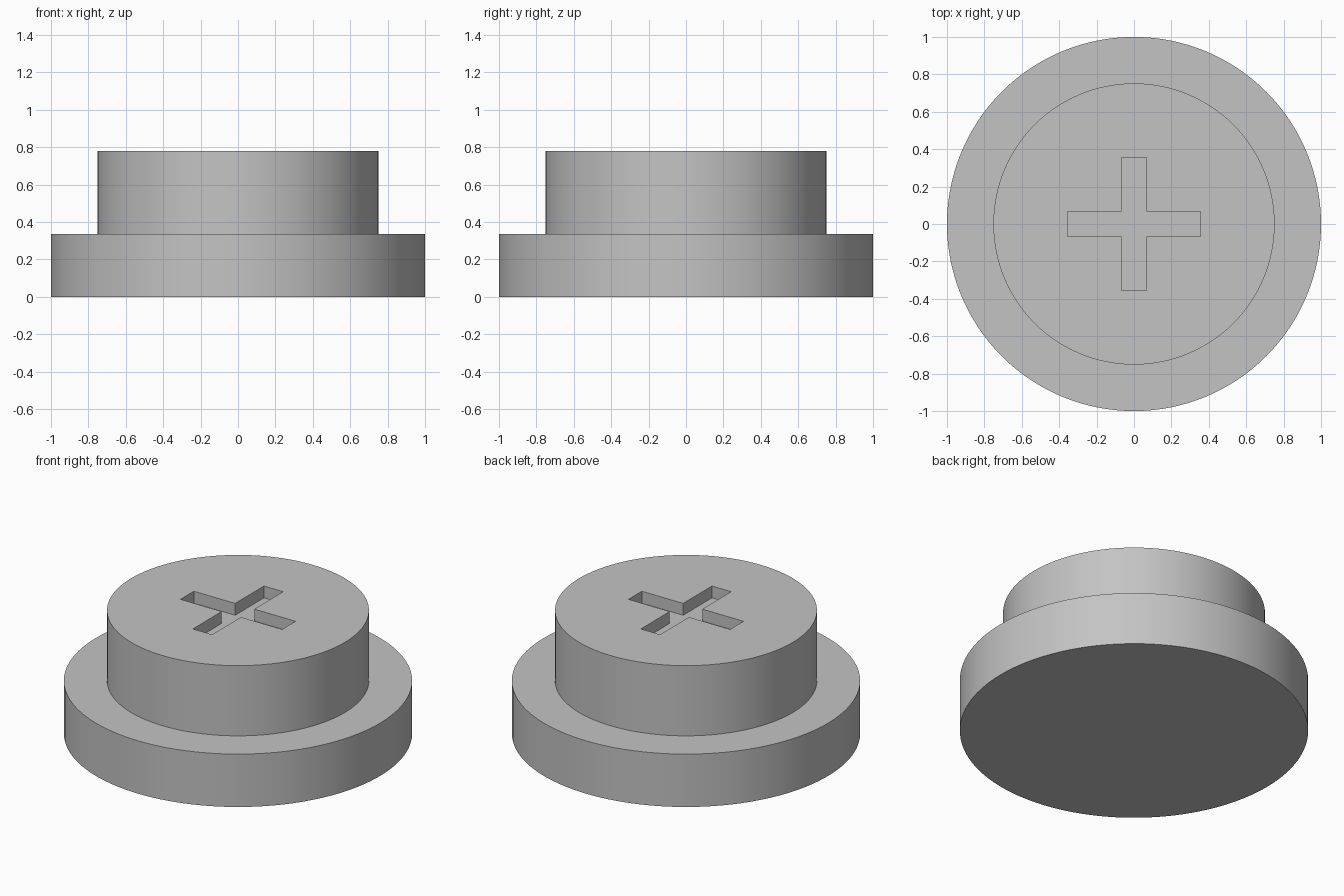
import bpy
import bmesh
import math
from mathutils import Matrix, Vector

SEGMENTS = 128
FLANGE_R, FLANGE_H = 1.0, 0.335
HEAD_R, TOP = 0.752, 0.78
ARM, HALF_W, DEPTH = 0.356, 0.067, 0.075

cube = bpy.data.objects.get("Cube")
if cube:
    bpy.data.objects.remove(cube, do_unlink=True)

grey = bpy.data.materials.new("plain grey")
grey.use_nodes = True
colour = (0.55, 0.55, 0.55, 1)
grey.diffuse_color = colour
grey.node_tree.nodes["Principled BSDF"].inputs["Base Color"].default_value = colour


def add_object(name, bm):
    bmesh.ops.recalc_face_normals(bm, faces=bm.faces)
    mesh = bpy.data.meshes.new(name)
    bm.to_mesh(mesh)
    bm.free()
    mesh.materials.append(grey)
    obj = bpy.data.objects.new(name, mesh)
    bpy.context.collection.objects.link(obj)
    return obj


def ring(bm, radius, z):
    angles = [math.tau * i / SEGMENTS for i in range(SEGMENTS)]
    return [bm.verts.new((radius * math.cos(a), radius * math.sin(a), z)) for a in angles]


# Stepped round body: wide flange with a narrower head
bm = bmesh.new()
profile = [(FLANGE_R, 0), (FLANGE_R, FLANGE_H), (HEAD_R, FLANGE_H), (HEAD_R, TOP)]
rings = [ring(bm, r, z) for r, z in profile]
for low, high in zip(rings, rings[1:]):
    for i in range(SEGMENTS):
        j = (i + 1) % SEGMENTS
        bm.faces.new((low[i], low[j], high[j], high[i]))
bm.faces.new(rings[0][::-1])
bm.faces.new(rings[-1])
body = add_object("stepped_body", bm)

# Cross-shaped cutter: one arm outline repeated by quarter turns
bm = bmesh.new()
arm = [(ARM, -HALF_W), (ARM, HALF_W), (HALF_W, HALF_W)]
outline = []
for quarter in range(4):
    turn = Matrix.Rotation(quarter * math.pi / 2, 3, "Z")
    outline += [bm.verts.new(turn @ Vector((x, y, TOP - DEPTH))) for x, y in arm]
floor = bm.faces.new(outline)
walls = bmesh.ops.extrude_face_region(bm, geom=[floor])
top_verts = [v for v in walls["geom"] if isinstance(v, bmesh.types.BMVert)]
bmesh.ops.translate(bm, verts=top_verts, vec=(0, 0, 2 * DEPTH))
if not any(f.normal.z < 0 and len(f.verts) == len(outline) for f in bm.faces):
    bmesh.ops.recalc_face_normals(bm, faces=bm.faces)
cutter = add_object("cross_cutter", bm)
cutter.hide_render = True

# Sink the cross recess into the head
cut = body.modifiers.new("cross recess", "BOOLEAN")
cut.operation = "DIFFERENCE"
cut.solver = "EXACT"
cut.object = cutter
for obj in bpy.context.selected_objects:
    obj.select_set(False)
body.select_set(True)
bpy.context.view_layer.objects.active = body
bpy.ops.object.modifier_apply(modifier=cut.name)
bpy.data.objects.remove(cutter, do_unlink=True)
bpy.ops.object.shade_smooth_by_angle(angle=math.radians(30))
